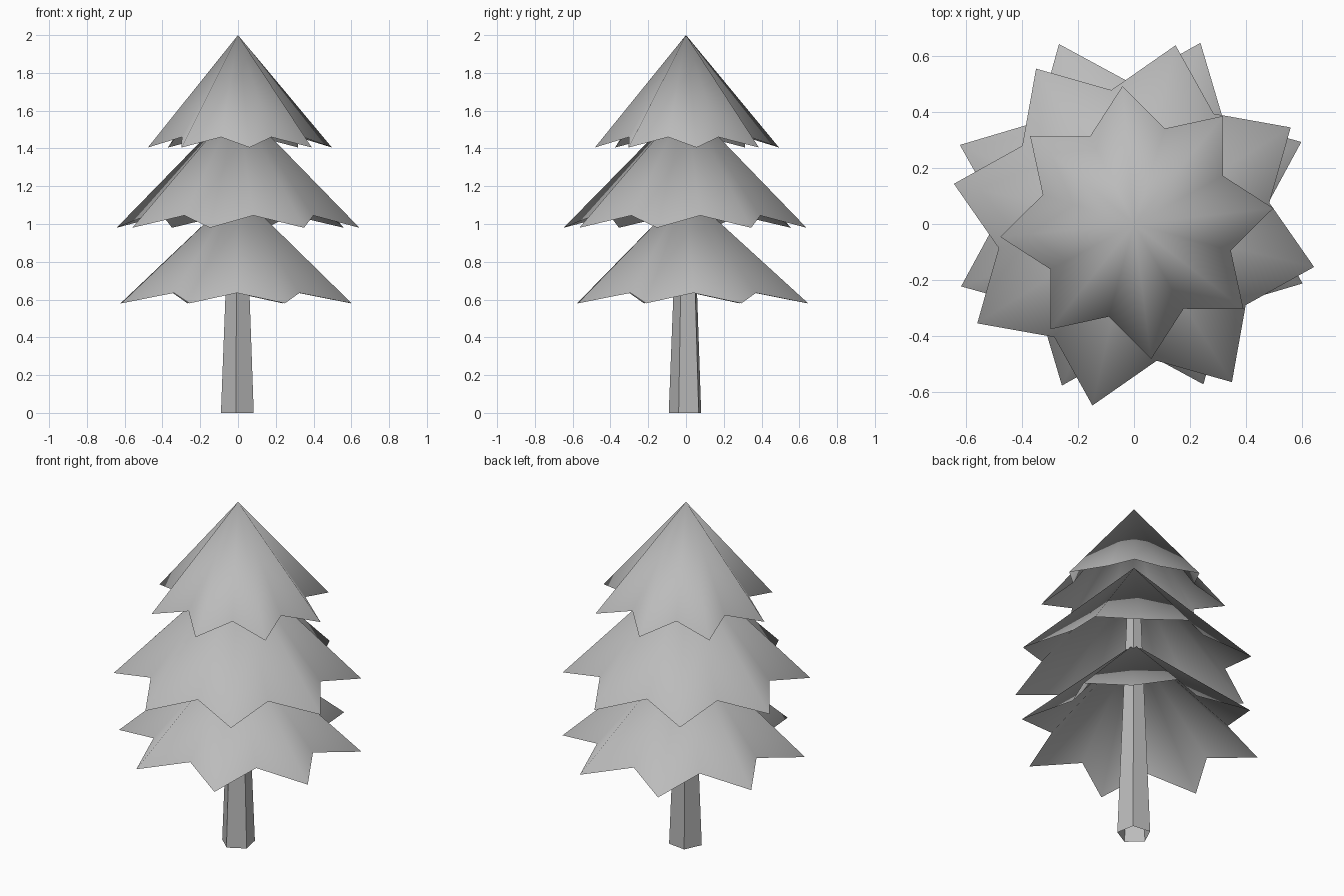
import bpy, bmesh
from math import sin, cos, radians

cube = bpy.data.objects.get("Cube")
if cube:
    bpy.data.objects.remove(cube, do_unlink=True)

grey = bpy.data.materials.new("plain_grey")
grey.use_nodes = True
colour = (0.5, 0.5, 0.5, 1)
grey.diffuse_color = colour
grey.node_tree.nodes["Principled BSDF"].inputs["Base Color"].default_value = colour


def ring(bm, count, radius, z, phase, centre=(0, 0)):
    """Evenly spaced vertices on a circle."""
    step = 360 / count
    return [bm.verts.new((centre[0] + radius * cos(radians(phase + i * step)),
                          centre[1] + radius * sin(radians(phase + i * step)), z))
            for i in range(count)]


def finish(name, bm, smooth):
    mesh = bpy.data.meshes.new(name)
    bm.to_mesh(mesh)
    bm.free()
    mesh.materials.append(grey)
    for face in mesh.polygons:
        face.use_smooth = smooth
    bpy.context.collection.objects.link(bpy.data.objects.new(name, mesh))


def branch_layer(name, top, tip, valley, phase, centre, points=8):
    """Open, star-edged cone; tip and valley are (radius, height)."""
    bm = bmesh.new()
    apex = bm.verts.new((0, 0, top))
    tips = ring(bm, points, *tip, phase, centre)
    valleys = ring(bm, points, *valley, phase + 180 / points, centre)
    rim = [v for pair in zip(tips, valleys) for v in pair]
    for a, b in zip(rim, rim[1:] + rim[:1]):
        bm.faces.new((apex, a, b))
    finish(name, bm, True)


# Three tiers of foliage
branch_layer("lower_branches", 1.17, (0.66, 0.58), (0.47, 0.635), 23, (-0.01, 0.035))
branch_layer("middle_branches", 1.64, (0.66, 0.98), (0.49, 1.045), 32, (0, -0.005))
branch_layer("top_branches", 2.0, (0.49, 1.405), (0.35, 1.46), 6, (0.01, 0.005))

# Tapered five-sided trunk, open at both ends
bm = bmesh.new()
base = ring(bm, 5, 0.092, 0, -97)
end = ring(bm, 5, 0.037, 1.4, -97)
for i in range(5):
    j = (i + 1) % 5
    bm.faces.new((base[i], base[j], end[j], end[i]))
finish("trunk", bm, False)
